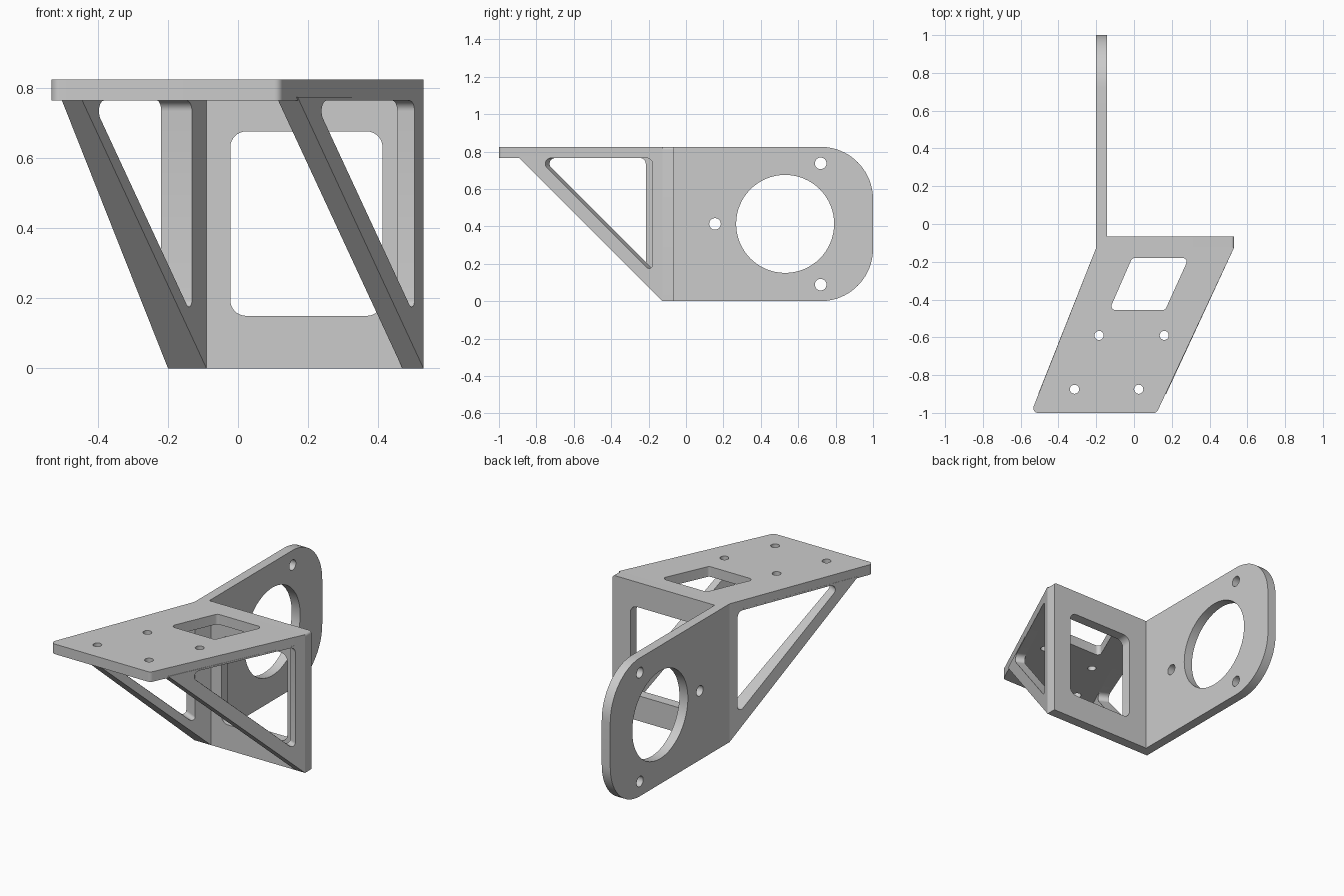
import bpy, bmesh, math
from mathutils import Matrix, Vector

cube = bpy.data.objects.get("Cube")
if cube:
    bpy.data.objects.remove(cube, do_unlink=True)

grey = bpy.data.materials.new("plain grey")
grey.use_nodes = True
grey.diffuse_color = (0.6, 0.6, 0.6, 1)
grey.node_tree.nodes["Principled BSDF"].inputs["Base Color"].default_value = (0.6, 0.6, 0.6, 1)

X, Y, Z = Vector((1, 0, 0)), Vector((0, 1, 0)), Vector((0, 0, 1))
SLOPE = 0.464                      # sideways lean of the ribs per unit of depth
BACK, UNDER, TOP = -0.125, 0.765, 0.825


def circle(x, y, r, n=32):
    return [(x + r * math.cos(2 * math.pi * i / n), y + r * math.sin(2 * math.pi * i / n))
            for i in range(n)]


def rounded(corners, steps=8):
    """Polygon from (x, y, radius) corners with filleted corners."""
    loop = []
    for i, (x, y, r) in enumerate(corners):
        p = Vector((x, y))
        if r == 0:
            loop.append((x, y))
            continue
        a = (Vector(corners[i - 1][:2]) - p).normalized()
        b = (Vector(corners[(i + 1) % len(corners)][:2]) - p).normalized()
        half = a.angle(b) / 2
        centre = p + (a + b).normalized() * (r / math.sin(half))
        start = p + a * (r / math.tan(half)) - centre
        end = p + b * (r / math.tan(half)) - centre
        turn = math.atan2(start.x * end.y - start.y * end.x, start.dot(end))
        for k in range(steps + 1):
            t = turn * k / steps
            c, s = math.cos(t), math.sin(t)
            loop.append((centre.x + start.x * c - start.y * s,
                         centre.y + start.x * s + start.y * c))
    return loop


def add_object(name, mesh):
    obj = bpy.data.objects.new(name, mesh)
    bpy.context.collection.objects.link(obj)
    mesh.materials.clear()
    mesh.materials.append(grey)
    return obj


def plate(name, loops, thickness, origin, u, v):
    """Extruded outline (first loop) with holes (other loops), laid in the u, v plane."""
    curve = bpy.data.curves.new(name, 'CURVE')
    curve.dimensions, curve.fill_mode, curve.extrude = '2D', 'BOTH', thickness / 2
    for loop in loops:
        spline = curve.splines.new('POLY')
        spline.points.add(len(loop) - 1)
        for point, (x, y) in zip(spline.points, loop):
            point.co = (x, y, 0, 1)
        spline.use_cyclic_u = True
    temp = bpy.data.objects.new("temp", curve)
    bpy.context.collection.objects.link(temp)
    mesh = bpy.data.meshes.new_from_object(
        temp.evaluated_get(bpy.context.evaluated_depsgraph_get()))
    bpy.data.objects.remove(temp, do_unlink=True)
    w = u.cross(v).normalized()
    mesh.transform(Matrix.Translation(origin) @ Matrix((u, v, w)).transposed().to_4x4())
    bm = bmesh.new()
    bm.from_mesh(mesh)
    bmesh.ops.remove_doubles(bm, verts=bm.verts, dist=1e-5)
    bmesh.ops.recalc_face_normals(bm, faces=bm.faces)
    bm.to_mesh(mesh)
    bm.free()
    return add_object(name, mesh)


def rib(name, outer_x, outer_slope, inner_x, window_x, shift):
    """Triangular brace hulled from two side triangles, with a rounded window."""
    lift = UNDER + 0.01            # tucked slightly into the top plate
    bm = bmesh.new()
    for x, slope in ((outer_x, outer_slope), (inner_x, SLOPE)):
        for depth, z in ((0, 0), (0, lift), (lift, lift)):
            bm.verts.new((x - slope * depth, BACK - depth, z))
    bmesh.ops.convex_hull(bm, input=bm.verts)
    bmesh.ops.recalc_face_normals(bm, faces=bm.faces)
    mesh = bpy.data.meshes.new(name)
    bm.to_mesh(mesh)
    bm.free()
    obj = add_object(name, mesh)

    near, far = -0.18 + shift, -0.795 + shift
    window = rounded([(near, UNDER, 0.03), (far, UNDER, 0.03), (near, 0.15, 0.018)])
    cutter = plate("window_cutter", [window], 0.5,
                   Vector((window_x - SLOPE * BACK, 0, 0)), Vector((SLOPE, 1, 0)), Z)
    cut = obj.modifiers.new("window", 'BOOLEAN')
    cut.operation, cut.solver, cut.object = 'DIFFERENCE', 'EXACT', cutter
    bpy.context.view_layer.objects.active = obj
    bpy.ops.object.modifier_apply(modifier=cut.name)
    bpy.data.objects.remove(cutter, do_unlink=True)
    return obj


# Slanted top plate with an access opening and four screw holes
top_outline = rounded([(-0.2, BACK, 0), (-0.545, -1, 0.025), (0.12, -1, 0.025), (0.53, BACK, 0)])
opening = rounded([(-0.01, -0.18, 0.02), (-0.13, -0.455, 0.02),
                   (0.165, -0.455, 0.02), (0.29, -0.18, 0.02)])
screws = [circle(x, y, 0.024) for x, y in
          ((-0.185, -0.59), (0.16, -0.59), (-0.315, -0.875), (0.025, -0.875))]
parts = [plate("top_plate", [top_outline, opening] + screws, TOP - UNDER,
               Z * (TOP + UNDER) / 2, X, Y)]

# Upright back plate with a large rounded window
back_outline = rounded([(-0.2, 0, 0), (0.53, 0, 0), (0.53, TOP, 0.015), (-0.2, TOP, 0)])
back_window = rounded([(-0.022, 0.15, 0.045), (0.413, 0.15, 0.045),
                       (0.413, 0.677, 0.045), (-0.022, 0.677, 0.045)])
parts.append(plate("back_plate", [back_outline, back_window], 0.06, Y * -0.095, X, Z))

# Side mounting plate with a round end, a large bore and three bolt holes
side_outline = rounded([(-0.066, 0, 0), (1, 0, 0.28), (1, TOP, 0.28), (-0.066, TOP, 0)], 20)
bores = [circle(0.53, 0.413, 0.262, 64)] + [
    circle(y, z, 0.031) for y, z in ((0.155, 0.413), (0.72, 0.737), (0.72, 0.088))]
parts.append(plate("mounting_plate", [side_outline] + bores, 0.056, X * -0.172, Y, Z))

# Triangular braces under the top plate
parts.append(rib("left_rib", 0.53, SLOPE, 0.47, 0.53, 0))
parts.append(rib("right_rib", -0.2, 0.396, -0.09, -0.09, -0.035))

# Smooth the rounded walls only
bpy.ops.object.select_all(action='DESELECT')
for part in parts:
    part.select_set(True)
bpy.context.view_layer.objects.active = parts[0]
bpy.ops.object.shade_smooth_by_angle(angle=math.radians(30))
